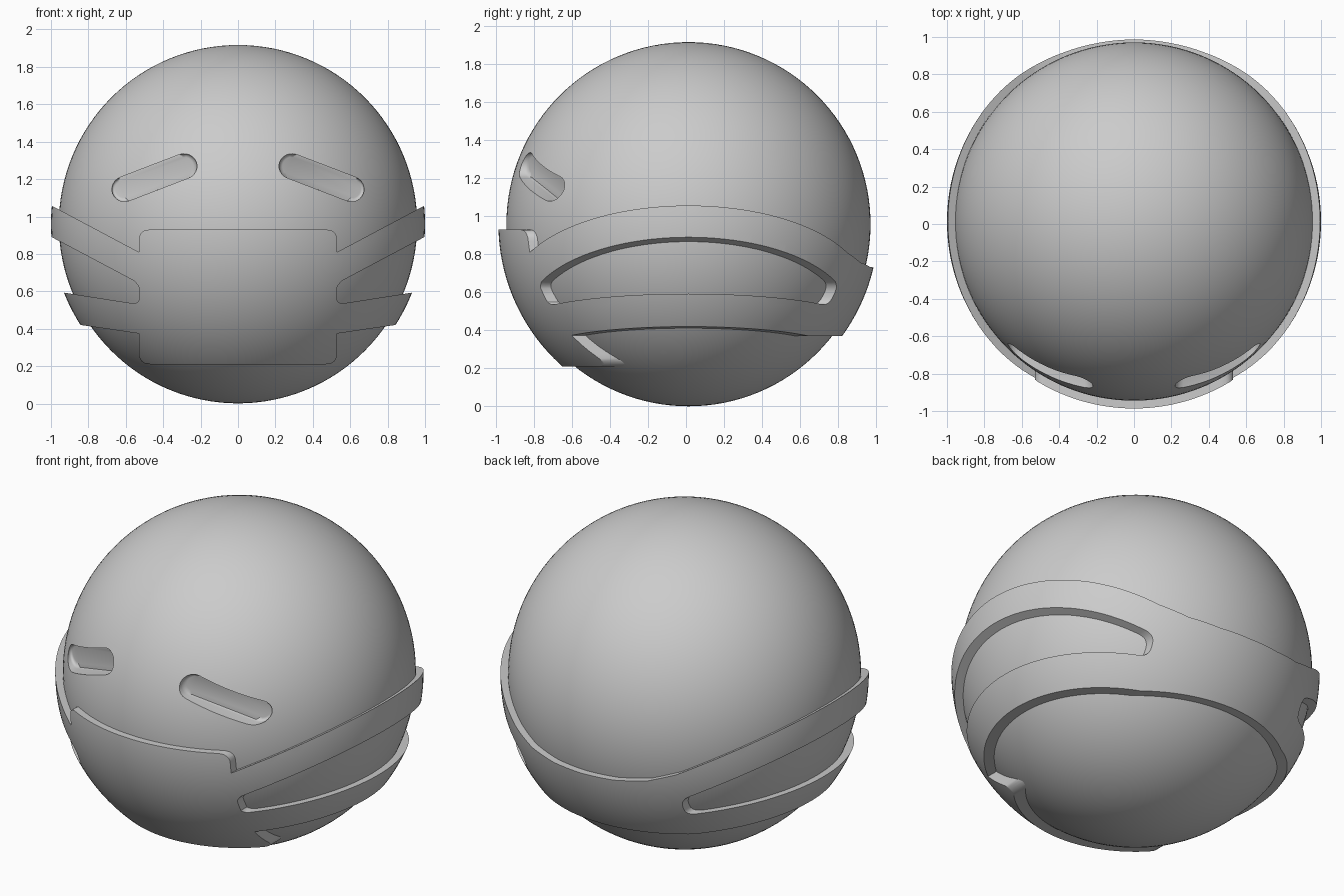
import bpy, bmesh, math
from mathutils import Vector

cube = bpy.data.objects.get("Cube")
if cube:
    bpy.data.objects.remove(cube, do_unlink=True)

CENTER = Vector((0, 0.013, 0.959))
BODY_R, MASK_R = 0.958, 1.0

grey = bpy.data.materials.new("plain grey")
grey.use_nodes = True
colour = (0.6, 0.6, 0.6, 1)
grey.diffuse_color = colour
grey.node_tree.nodes["Principled BSDF"].inputs["Base Color"].default_value = colour


def ball(name, radius):
    bpy.ops.mesh.primitive_uv_sphere_add(segments=128, ring_count=64, radius=radius, location=CENTER)
    ob = bpy.context.object
    ob.name = name
    ob.data.materials.append(grey)
    return ob


def rounded(corners, steps=6):
    """Round each (x, z, radius) corner of an outline with a smooth arc."""
    out = []
    n = len(corners)
    for i, (x, z, r) in enumerate(corners):
        p = Vector((x, z))
        if r == 0:
            out.append(p)
            continue
        a = p + (Vector(corners[i - 1][:2]) - p).normalized() * r
        b = p + (Vector(corners[(i + 1) % n][:2]) - p).normalized() * r
        for k in range(steps + 1):
            t = k / steps
            out.append(a * (1 - t) ** 2 + p * 2 * t * (1 - t) + b * t * t)
    return out


def prism(name, outline, front, back, soft=0):
    """Extrude an (x, z) outline along y; back gives the end depth for each x."""
    bm = bmesh.new()
    near = [bm.verts.new((x, front, z)) for x, z in outline]
    far = [bm.verts.new((x, back(x), z)) for x, z in outline]
    bm.faces.new(near)
    floor = bm.faces.new(far[::-1])
    n = len(outline)
    for i in range(n):
        j = (i + 1) % n
        bm.faces.new((near[j], near[i], far[i], far[j]))
    if soft:
        bmesh.ops.bevel(bm, geom=list(floor.edges), offset=soft, segments=4,
                        profile=0.5, affect='EDGES')
    bmesh.ops.recalc_face_normals(bm, faces=bm.faces)
    me = bpy.data.meshes.new(name)
    bm.to_mesh(me)
    bm.free()
    me.materials.append(grey)
    ob = bpy.data.objects.new(name, me)
    bpy.context.collection.objects.link(ob)
    return ob


def combine(target, tool, operation):
    mod = target.modifiers.new(operation.lower(), 'BOOLEAN')
    mod.object, mod.operation, mod.solver = tool, operation, 'EXACT'
    bpy.context.view_layer.objects.active = target
    bpy.ops.object.modifier_apply(modifier=mod.name)
    bpy.data.objects.remove(tool, do_unlink=True)


def smooth(ob):
    bpy.ops.object.select_all(action='DESELECT')
    ob.select_set(True)
    bpy.context.view_layer.objects.active = ob
    bpy.ops.object.shade_smooth_by_angle(angle=math.radians(35))


def mirrored(half):
    """Close a right-hand outline, listed top to bottom, with its reflection."""
    return half + [(-x, z, r) for x, z, r in reversed(half) if x > 0]


# Head with two slanted, recessed eyes
head = ball("head", BODY_R)
tilt = math.radians(-21)
for side in (1, -1):
    outline = []
    for end in (1, -1):
        for k in range(13):
            a = end * math.pi / 2 - end * math.pi * k / 12 if end > 0 else -math.pi / 2 - math.pi * k / 12
            u, v = end * 0.172 + 0.067 * math.cos(a), 0.067 * math.sin(a)
            outline.append((side * (0.447 + u * math.cos(tilt) - v * math.sin(tilt)),
                            1.208 + u * math.sin(tilt) + v * math.cos(tilt)))
    eye = prism("eye_cutter", outline, -1.2, lambda x: -0.725 + 0.477 * (abs(x) - 0.447), 0.02)
    combine(head, eye, 'DIFFERENCE')
smooth(head)

# Straps wrapping from the front panel round to the back
band = mirrored([(0, 0.73, 0), (0.2, 0.735, 0), (0.38, 0.758, 0), (0.53, 0.81, 0), (1.1, 1.113, 0),
                 (1.1, 0.465, 0), (0.84, 0.42, 0), (0.5, 0.37, 0), (0, 0.372, 0)])
mask = prism("face_mask", rounded(band), -1.2, lambda x: 1.2)

# Opening between the upper and lower strap on each side
for side in (1, -1):
    gap = [(side * x, z, r) for x, z, r in
           [(0.525, 0.64, 0.05), (1.2, 0.998, 0), (1.2, 0.635, 0), (0.525, 0.53, 0.045)]]
    combine(mask, prism("gap_cutter", rounded(gap), -1.3, lambda x: 1.3), 'DIFFERENCE')

# Front panel with rounded corners
panel = mirrored([(0.53, 0.93, 0.06), (0.53, 0.21, 0.06)])
combine(mask, prism("panel_form", rounded(panel), -1.3, lambda x: -0.1), 'UNION')

# Trim the mask to a thin curved shell around the head
combine(mask, ball("outer_form", MASK_R), 'INTERSECT')
combine(mask, ball("inner_form", BODY_R - 0.015), 'DIFFERENCE')
smooth(mask)
